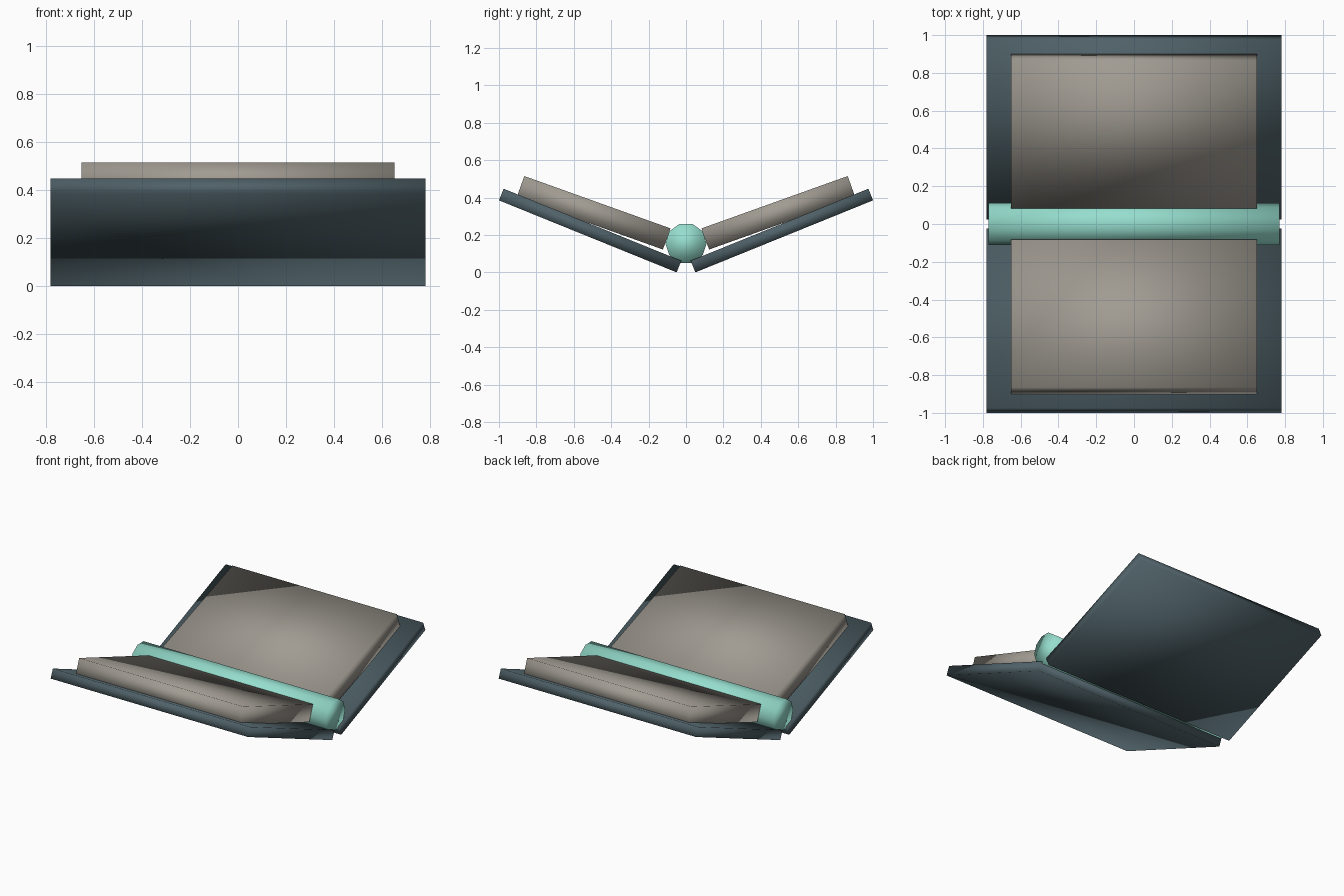
import bpy
import bmesh
from math import radians, sin, cos
from mathutils import Matrix

default = bpy.data.objects.get("Cube")
if default:
    bpy.data.objects.remove(default, do_unlink=True)


def make_material(name, rgb):
    mat = bpy.data.materials.new(name)
    mat.use_nodes = True
    color = (*rgb, 1.0)
    mat.diffuse_color = color
    mat.node_tree.nodes["Principled BSDF"].inputs["Base Color"].default_value = color
    return mat


def add_object(name, bm, mat):
    for face in bm.faces:
        face.smooth = True
    mesh = bpy.data.meshes.new(name)
    bm.to_mesh(mesh)
    bm.free()
    mesh.materials.append(mat)
    obj = bpy.data.objects.new(name, mesh)
    bpy.context.collection.objects.link(obj)
    return obj


def add_slab(name, side, inner_top, tilt, size, mat):
    """Box rising outward from its inner top edge; side is +1 back, -1 front."""
    width, length, thick = size
    a = radians(tilt)
    y = inner_top[0] + cos(a) * length / 2 + sin(a) * thick / 2
    z = inner_top[1] + sin(a) * length / 2 - cos(a) * thick / 2
    bm = bmesh.new()
    bmesh.ops.create_cube(bm, size=1.0)
    transform = (Matrix.Translation((0, side * y, z))
                 @ Matrix.Rotation(side * a, 4, "X")
                 @ Matrix.Diagonal((width, length, thick, 1)))
    bmesh.ops.transform(bm, matrix=transform, verts=bm.verts)
    return add_object(name, bm, mat)


slate = make_material("slate cover", (0.078, 0.120, 0.138))
paper = make_material("warm grey paper", (0.352, 0.328, 0.287))
mint = make_material("mint spine", (0.305, 0.730, 0.617))

# Covers and page blocks, mirrored front to back
for label, side in (("front", -1), ("back", 1)):
    add_slab(label + "_cover", side, (0.025, 0.062), 22.06, (1.56, 1.025, 0.067), slate)
    add_slab(label + "_pages", side, (0.083, 0.235), 19.7, (1.30, 0.83, 0.12), paper)

# Ten-sided spine
bm = bmesh.new()
bmesh.ops.create_cone(bm, cap_ends=True, segments=10, radius1=0.11, radius2=0.11,
                      depth=1.54,
                      matrix=Matrix.Translation((0, 0, 0.155)) @ Matrix.Rotation(radians(90), 4, "Y"))
add_object("spine", bm, mint)
